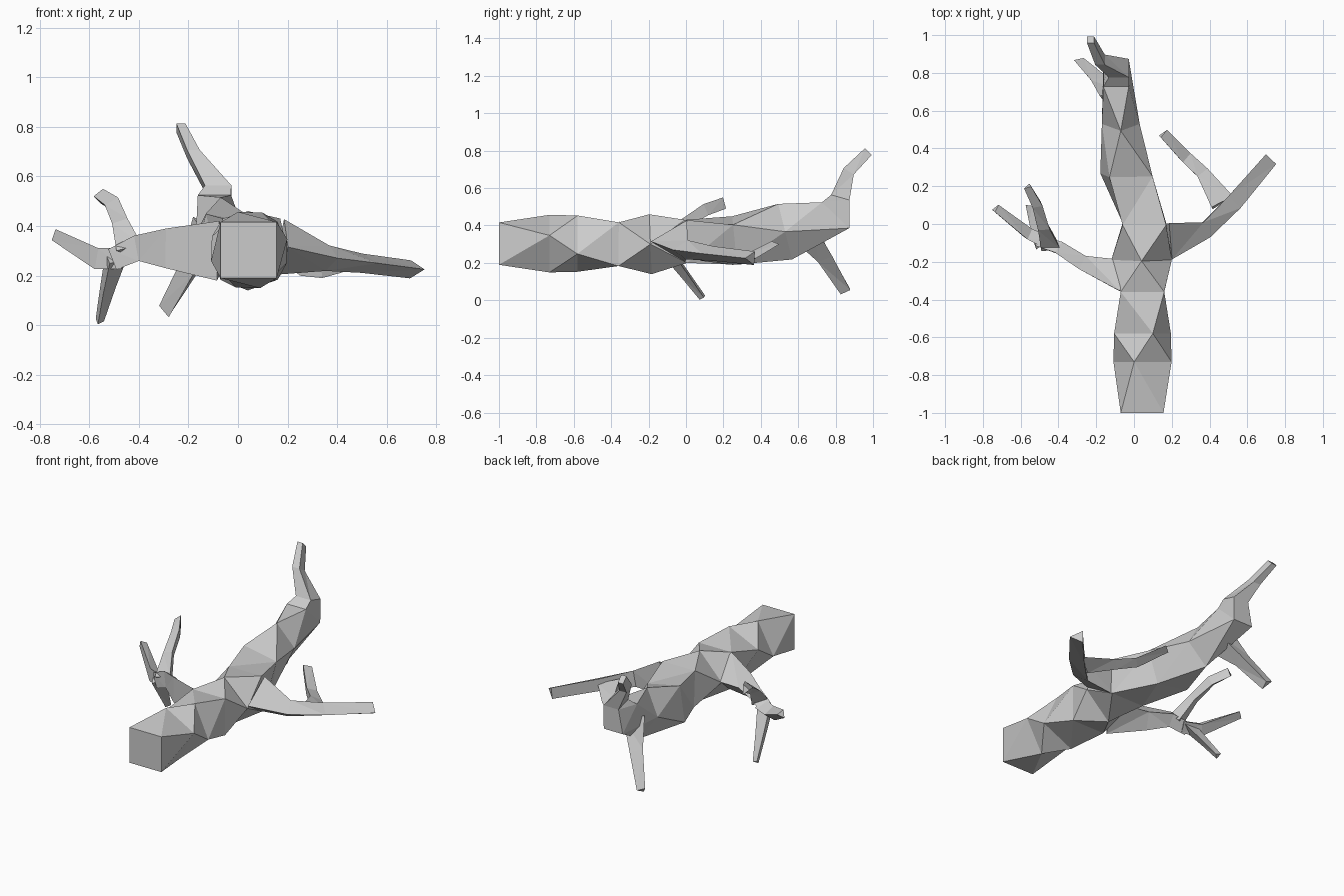
import bpy
import bmesh
from math import cos, sin, radians
from mathutils import Vector

old = bpy.data.objects.get("Cube")
if old:
    bpy.data.objects.remove(old, do_unlink=True)

wood = bpy.data.materials.new("pale grey wood")
wood.use_nodes = True
GREY = (0.6, 0.6, 0.6, 1)
wood.diffuse_color = GREY
wood.node_tree.nodes["Principled BSDF"].inputs["Base Color"].default_value = GREY


def limb(name, rings, sides=3, square_on=False):
    """Loft few-sided rings (x, y, z, half width, half height, twist) along a path.
    With square_on the rings only pitch up and down and never turn sideways."""
    bm = bmesh.new()
    centres = [Vector(r[:3]) for r in rings]
    loops = []
    for i, (x, y, z, wide, tall, twist) in enumerate(rings):
        back = (centres[i] - centres[max(i - 1, 0)]).normalized()
        ahead = (centres[min(i + 1, len(rings) - 1)] - centres[i]).normalized()
        along = back + ahead
        if square_on:
            along.x = 0
        along.normalize()
        side = along.cross(Vector((0, 0, 1))).normalized()
        up = side.cross(along)
        loop = []
        for k in range(sides):
            a = radians(twist + 360 * k / sides)
            loop.append(bm.verts.new(centres[i] + side * wide * cos(a) + up * tall * sin(a)))
        loops.append(loop)
    for low, high in zip(loops, loops[1:]):
        for k in range(sides):
            n = (k + 1) % sides
            bm.faces.new((low[k], low[n], high[n], high[k]))
    bmesh.ops.triangulate(bm, faces=bm.faces[:], quad_method='SHORT_EDGE')
    bm.faces.new(loops[0])
    bm.faces.new(loops[-1])
    bmesh.ops.recalc_face_normals(bm, faces=bm.faces[:])
    mesh = bpy.data.meshes.new(name)
    bm.to_mesh(mesh)
    bm.free()
    mesh.materials.append(wood)
    obj = bpy.data.objects.new(name, mesh)
    bpy.context.collection.objects.link(obj)
    return obj


# Main stem, bending up into the raised end
limb("trunk", [
    (.043, -1, .303, .16, .16, 45),
    (.045, -.73, .303, .16, .16, 16),
    (.045, -.58, .303, .16, .16, -20),
    (.045, -.36, .30, .163, .165, -45),
    (.04, -.19, .30, .16, .16, -90),
    (.055, 0, .315, .163, .163, -135),
    (-.04, .26, .32, .165, .155, -147),
    (-.07, .53, .367, .10, .153, -180),
    (-.095, .80, .455, .095, .142, -225),
    (-.08, .825, .55, .075, .072, -225),
    (-.18, .87, .69, .036, .045, -225),
    (-.23, .975, .795, .026, .036, -225),
], sides=4, square_on=True)

# Drooping twig under the far end
limb("lower_end_twig", [
    (-.11, .65, .38, .08, .10, 0),
    (-.185, .75, .235, .05, .055, 0),
    (-.288, .858, .055, .03, .042, 0),
])

# Left side branch and its twig
limb("left_branch", [
    (.175, -.063, .315, .127, .133, 0),
    (.375, -.02, .27, .058, .06, 0),
    (.52, .125, .25, .06, .045, 0),
    (.715, .35, .225, .05, .042, 0),
])
limb("left_branch_twig", [
    (.45, .105, .25, .085, .045, 0),
    (.355, .265, .22, .045, .035, 0),
    (.27, .345, .225, .042, .03, 0),
    (.15, .475, .30, .035, .02, 0),
])

# Right side branch with three twigs
limb("right_branch", [
    (-.06, -.30, .30, .113, .139, 0),
    (-.28, -.215, .31, .052, .092, 0),
    (-.40, -.135, .31, .045, .06, 0),
    (-.50, -.10, .265, .042, .052, 0),
])
limb("right_outer_twig", [
    (-.46, -.11, .27, .045, .05, 0),
    (-.56, -.06, .268, .04, .05, 0),
    (-.735, .08, .365, .028, .028, 0),
])
limb("right_upper_twig", [
    (-.43, -.12, .30, .065, .045, 180),
    (-.47, -.02, .41, .04, .03, 180),
    (-.505, .10, .485, .035, .038, 180),
    (-.56, .20, .52, .025, .036, 180),
])
limb("right_lower_twig", [
    (-.50, -.10, .27, .055, .04, 0),
    (-.53, -.01, .15, .038, .03, 0),
    (-.56, .09, .015, .02, .022, 0),
])
